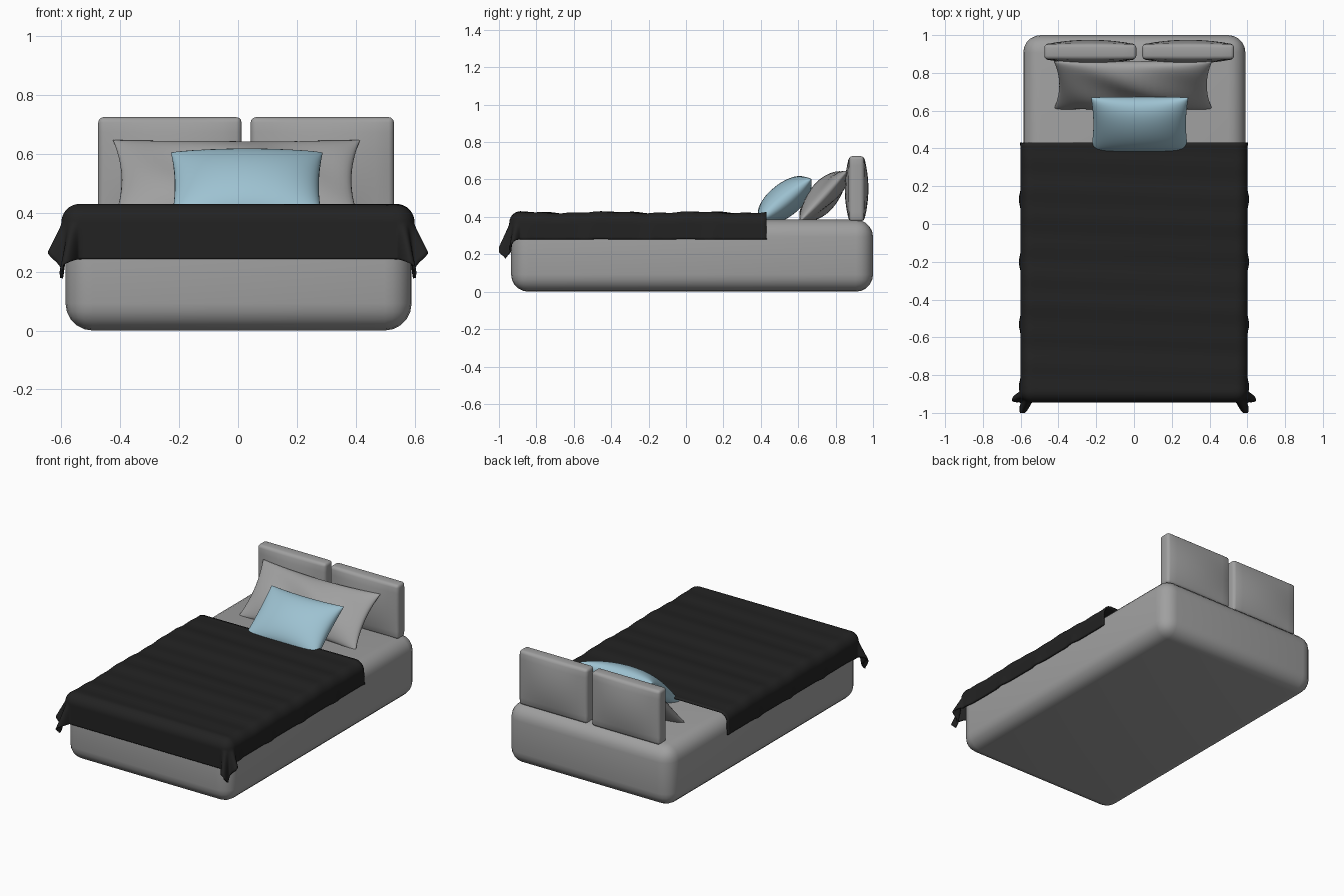
import bpy, bmesh, math
from math import sin, cos, pi

if "Cube" in bpy.data.objects:
    bpy.data.objects.remove(bpy.data.objects["Cube"])


def material(name, rgb):
    m = bpy.data.materials.new(name)
    m.diffuse_color = (*rgb, 1)
    m.use_nodes = True
    m.node_tree.nodes["Principled BSDF"].inputs["Base Color"].default_value = m.diffuse_color
    return m


GREY = material("grey_fabric", (0.35, 0.35, 0.35))
BLUE = material("pale_blue_fabric", (0.34, 0.54, 0.64))
BLACK = material("black_fabric", (0.016, 0.016, 0.016))


def finish(bm, name, mat, angle=40):
    bmesh.ops.recalc_face_normals(bm, faces=bm.faces)
    me = bpy.data.meshes.new(name)
    bm.to_mesh(me)
    bm.free()
    ob = bpy.data.objects.new(name, me)
    bpy.context.collection.objects.link(ob)
    me.materials.append(mat)
    bpy.ops.object.select_all(action='DESELECT')
    bpy.context.view_layer.objects.active = ob
    ob.select_set(True)
    bpy.ops.object.shade_smooth_by_angle(angle=math.radians(angle))
    return ob


def box(lo, hi):
    bm = bmesh.new()
    bmesh.ops.create_cube(bm, size=1)
    for v in bm.verts:
        v.co = [lo[i] + (v.co[i] + 0.5) * (hi[i] - lo[i]) for i in range(3)]
    return bm


def grid(bm, nu, nv, func):
    vs = [[bm.verts.new(func(i / nu, j / nv)) for j in range(nv + 1)] for i in range(nu + 1)]
    for i in range(nu):
        for j in range(nv):
            bm.faces.new((vs[i][j], vs[i + 1][j], vs[i + 1][j + 1], vs[i][j + 1]))


# upholstered base with rounded edges
bm = box((-0.586, -0.935, 0), (0.59, 1.0, 0.385))
bmesh.ops.bevel(bm, geom=bm.edges[:], offset=0.092, segments=5, profile=0.5, affect='EDGES')
finish(bm, "bed_base", GREY)


# two padded headboard panels, swollen in the middle
def headboard(name, x0, x1):
    z0, z1, yc = 0.375, 0.725, 0.912
    bm = box((x0, yc - 0.039, z0), (x1, yc + 0.039, z1))
    bmesh.ops.bevel(bm, geom=bm.edges[:], offset=0.018, segments=3, profile=0.5, affect='EDGES')
    for axis, a, b in ((0, x0, x1), (2, z0, z1)):
        for k in range(1, 10):
            co, no = [0, 0, 0], [0, 0, 0]
            co[axis] = a + 0.02 + (b - a - 0.04) * k / 10
            no[axis] = 1
            bmesh.ops.bisect_plane(bm, geom=bm.verts[:] + bm.edges[:] + bm.faces[:],
                                   plane_co=co, plane_no=no)
    for v in bm.verts:
        a = (v.co.x - (x0 + x1) / 2) / ((x1 - x0) / 2)
        b = (v.co.z - (z0 + z1) / 2) / ((z1 - z0) / 2)
        v.co.y = yc + (v.co.y - yc) * (1 + 0.62 * max(0, (1 - a * a) * (1 - b * b)))
    finish(bm, name, GREY)


headboard("headboard_left", -0.475, 0.012)
headboard("headboard_right", 0.043, 0.53)


# soft pillows leaning back: bowed outline, puffed front and back
def pillow(name, centre, hw, hh, t, tilt, pinch, mat, crease=0.0):
    bm = bmesh.new()
    for side in (1, -1):
        def point(s, q):
            a, b = -cos(pi * s), -cos(pi * q)      # denser near the rim
            x = hw * a * (1 - pinch * (1 - b * b))
            y = hh * b * (1 - pinch * 1.5 * (1 - a * a))
            puff = max(0, (1 - a * a) * (1 - b * b))
            z = side * t * puff ** 0.45 + crease * puff * sin(5 * a + 3 * b)
            return (centre[0] + x,
                    centre[1] + y * cos(tilt) - z * sin(tilt),
                    centre[2] + y * sin(tilt) + z * cos(tilt))
        grid(bm, 32, 24, point)
    bmesh.ops.remove_doubles(bm, verts=bm.verts[:], dist=0.0003)
    finish(bm, name, mat, 75)


pillow("large_pillow", (-0.005, 0.735, 0.51), 0.42, 0.187, 0.068, math.radians(47), 0.07, GREY, 0.014)
pillow("small_cushion", (0.03, 0.528, 0.49), 0.258, 0.182, 0.088, math.radians(39), 0.05, BLUE)

# blanket draped over both sides and the foot, folding at the corners
W, FOOT, HEAD, R, TOP = 0.54, -0.885, 0.43, 0.06, 0.424
SIDE_DROP, FOOT_DROP = 0.178, 0.216


def drape(s, q):
    # even spacing across the top, finer along the hanging edges
    def spread(p, edge, drop):
        return edge * p / 0.7 if p < 0.7 else edge + drop * (p - 0.7) / 0.3
    p = abs(2 * s - 1)
    u = spread(p, W, SIDE_DROP)
    sign = 1 if s >= 0.5 else -1
    v = -spread(1 - q, 1.0, FOOT_DROP)
    v = HEAD + v * (HEAD - FOOT) if v > -1 else FOOT + (v + 1)
    ex, ey = max(0, u - W), max(0, FOOT - v)
    r = math.hypot(ex, ey)
    x, y = min(u, W), max(v, FOOT)
    ripple = 0.004 * sin(13 * y + 1.2 * s) + 0.0025 * sin(41 * y + 2 * s)
    if r < 1e-6:
        return (sign * x, y, TOP + ripple)
    arc = R * pi / 2
    if r < arc:
        out, z, depth = R * sin(r / R), TOP - R + R * cos(r / R), 0
    else:
        depth = r - arc
        out, z = R, TOP - R - depth
    th = math.atan2(ey, ex)
    out += depth * (0.40 * sin(4 * th) ** 2 + 0.12 * sin(2 * th))
    out += depth * 0.12 * max(0, sin(19 * y - 0.9)) ** 4 * cos(th)
    z += ripple * max(0, 1 - r / 0.2)
    return (sign * (x + out * ex / r), max(-1.0, y - out * ey / r), z)


bm = bmesh.new()
grid(bm, 100, 100, drape)
blanket = finish(bm, "blanket", BLACK, 60)
# make sure the cloth faces outwards, then give it thickness inwards
if sum(p.normal.z * p.area for p in blanket.data.polygons) < 0:
    blanket.data.flip_normals()
mod = blanket.modifiers.new("thickness", 'SOLIDIFY')
mod.thickness = 0.01
mod.offset = -1
